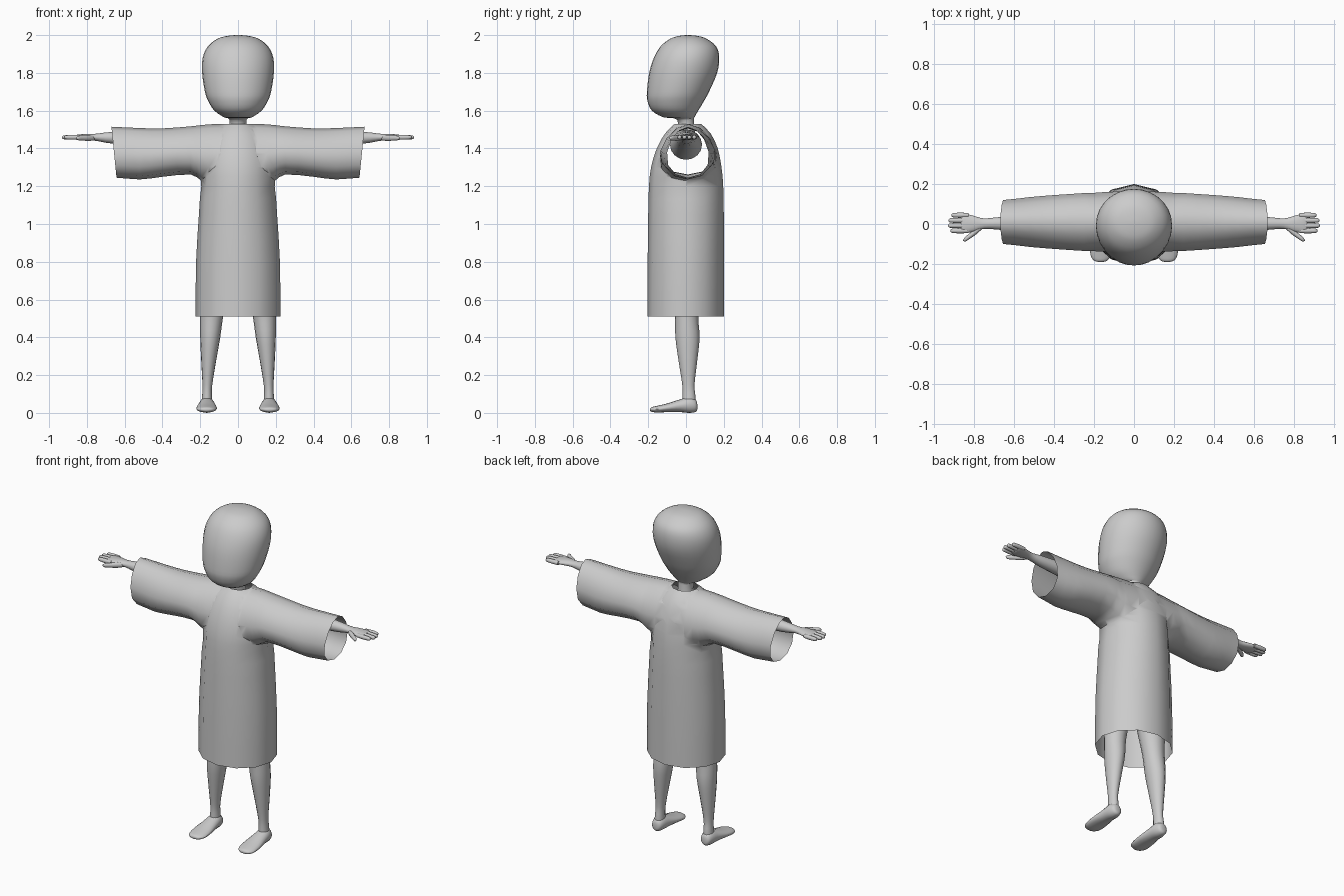
import bpy, bmesh
from math import cos, sin, pi, copysign

cube = bpy.data.objects.get("Cube")
if cube:
    bpy.data.objects.remove(cube)

grey = bpy.data.materials.new("plain grey")
grey.use_nodes = True
grey.diffuse_color = (0.6, 0.6, 0.6, 1)
grey.node_tree.nodes["Principled BSDF"].inputs["Base Color"].default_value = (0.6, 0.6, 0.6, 1)


def smooth_rings(rings, steps):
    """Insert eased rings between the given ones."""
    out = []
    for i in range(len(rings) - 1):
        a, b = rings[max(i - 1, 0)], rings[i]
        c, d = rings[i + 1], rings[min(i + 2, len(rings) - 1)]
        for s in range(steps):
            f = s / steps
            row = []
            for p, q, r, w in zip(a, b, c, d):
                ease = q + f / 2 * (r - p + f * (2 * p - 5 * q + 4 * r - w + f * (3 * (q - r) + w - p)))
                row.append(ease)
            out.append(row)
    return out + [rings[-1]]


def loft(name, axis, rings, sides=16, steps=3, mirror=False, flare=0):
    """Closed tube; each ring is (position, u low, u high, v low, v high)."""
    bm = bmesh.new()
    loops = []
    for t, u0, u1, v0, v1 in smooth_rings(rings, steps):
        loop = []
        for k in range(sides):
            a = 2 * pi * k / sides
            u = (u0 + u1) / 2 + (u1 - u0) / 2 * cos(a) * (1 - flare * sin(a))
            v = (v0 + v1) / 2 + (v1 - v0) / 2 * sin(a)
            loop.append(bm.verts.new({"x": (t, u, v), "y": (u, t, v), "z": (u, v, t)}[axis]))
        loops.append(loop)
    for low, high in zip(loops, loops[1:]):
        for k in range(sides):
            j = (k + 1) % sides
            bm.faces.new((low[k], low[j], high[j], high[k]))
    bm.faces.new(loops[0])
    bm.faces.new(loops[-1])
    bmesh.ops.recalc_face_normals(bm, faces=bm.faces)
    mesh = bpy.data.meshes.new(name)
    bm.to_mesh(mesh)
    bm.free()
    mesh.materials.append(grey)
    obj = bpy.data.objects.new(name, mesh)
    bpy.context.collection.objects.link(obj)
    if mirror:
        obj.modifiers.new("mirror", "MIRROR")
    shade(obj)
    return obj


def shade(obj):
    bpy.ops.object.select_all(action="DESELECT")
    obj.select_set(True)
    bpy.context.view_layer.objects.active = obj
    bpy.ops.object.shade_smooth_by_angle(angle=1.0)


# Head and neck in one piece
head_rows = [(1.46, .05, -.05, .05), (1.55, .045, -.045, .042), (1.565, .075, -.12, .045),
             (1.6, .125, -.18, .065), (1.65, .157, -.204, .095), (1.7, .175, -.207, .122),
             (1.8, .19, -.195, .165), (1.88, .187, -.17, .176), (1.94, .16, -.135, .16),
             (1.98, .11, -.085, .11), (1.995, .06, -.04, .065), (2.0, .015, 0, .02)]
loft("head", "z", [(z, -x, x, f, b) for z, x, f, b in head_rows], sides=28)

# Robe: body and sleeves joined, then opened at hem, cuffs and collar
body_rows = [(.51, .225, -.205, .2), (.8, .222, -.203, .2), (1.05, .207, -.2, .2),
             (1.2, .198, -.196, .197), (1.3, .195, -.185, .188), (1.4, .18, -.155, .168),
             (1.48, .14, -.11, .13), (1.53, .075, -.06, .08)]
robe = loft("robe", "z", [(z, -x, x, f, b) for z, x, f, b in body_rows], sides=12, steps=2)
half = [(.1, -.14, .165, 1.22, 1.53), (.19, -.14, .16, 1.225, 1.524), (.25, -.135, .155, 1.262, 1.517),
        (.4, -.125, .145, 1.25, 1.506), (.52, -.115, .135, 1.236, 1.508), (.67, -.1, .12, 1.245, 1.515)]
sleeve_rows = [(-r[0],) + r[1:] for r in reversed(half)] + half
sleeves = loft("sleeves", "x", sleeve_rows, sides=12, steps=2, flare=.2)
union = robe.modifiers.new("join", "BOOLEAN")
union.operation, union.solver, union.object = "UNION", "EXACT", sleeves
bpy.context.view_layer.objects.active = robe
bpy.ops.object.modifier_apply(modifier="join")
bpy.data.objects.remove(sleeves)

bm = bmesh.new()
bm.from_mesh(robe.data)
bm.normal_update()
openings = []
for face in bm.faces:
    c, n = face.calc_center_median(), face.normal
    hem = c.z < .52 and n.z < -.9
    cuff = abs(c.x) > .66 and abs(n.x) > .9
    collar = c.z > 1.525 and n.z > .99 and abs(c.x) < .06
    if hem or cuff or collar:
        openings.append(face)
bmesh.ops.delete(bm, geom=openings, context="FACES")
for v in bm.verts:
    if abs(v.co.x) > .6:
        v.co.x -= copysign((1.515 - v.co.z) * .1, v.co.x)
# Soften the seam under the arms
seam = [v for v in bm.verts if .1 < abs(v.co.x) < .24 and 1.15 < v.co.z < 1.5]
bmesh.ops.smooth_vert(bm, verts=seam, factor=.3, use_axis_x=True, use_axis_y=True, use_axis_z=True)
bm.to_mesh(robe.data)
bm.free()
shade(robe)

# Arms with flat hands
loft("arms", "x", [(.1, -.085, .085, 1.34, 1.5), (.25, -.06, .07, 1.38, 1.5), (.45, -.045, .05, 1.41, 1.495),
                   (.66, -.03, .036, 1.425, 1.488), (.75, -.024, .028, 1.44, 1.478),
                   (.8, -.038, .04, 1.443, 1.477), (.85, -.046, .052, 1.445, 1.473),
                   (.868, -.04, .046, 1.452, 1.468)], mirror=True)

# Fingers and thumbs
for name, y, tip in (("index_fingers", -.034, .92), ("middle_fingers", -.008, .932),
                     ("ring_fingers", .018, .93), ("little_fingers", .044, .915)):
    path = ((.83, .011), (.87, .013), (tip - .012, .011), (tip - .003, .007), (tip, .002))
    loft(name, "x", [(x, y - r, y + r, 1.459 - r, 1.459 + r) for x, r in path], sides=10, mirror=True)
thumb = ((.76, -.012, .012), (.79, -.035, .016), (.82, -.058, .014), (.845, -.076, .012), (.856, -.081, .003))
loft("thumbs", "x", [(x, y - r, y + r, 1.455 - r, 1.455 + r) for x, y, r in thumb], sides=10, mirror=True)

# Legs
loft("legs", "z", [(.03, .135, .195, -.02, .052), (.09, .138, .19, -.018, .05), (.15, .136, .188, -.02, .045),
                   (.28, .115, .195, -.04, .06), (.4, .094, .2, -.056, .072), (.52, .077, .2, -.06, .065),
                   (.7, .04, .2, -.08, .08), (.9, .01, .19, -.09, .09)], mirror=True)

# Feet
loft("feet", "y", [(.06, .155, .175, .02, .045), (.052, .137, .193, .006, .07), (.02, .126, .204, 0, .085),
                   (-.03, .12, .21, .004, .072), (-.1, .112, .22, .004, .05), (-.155, .115, .218, .002, .037),
                   (-.182, .132, .202, .006, .03), (-.19, .155, .18, .012, .022)], mirror=True)
